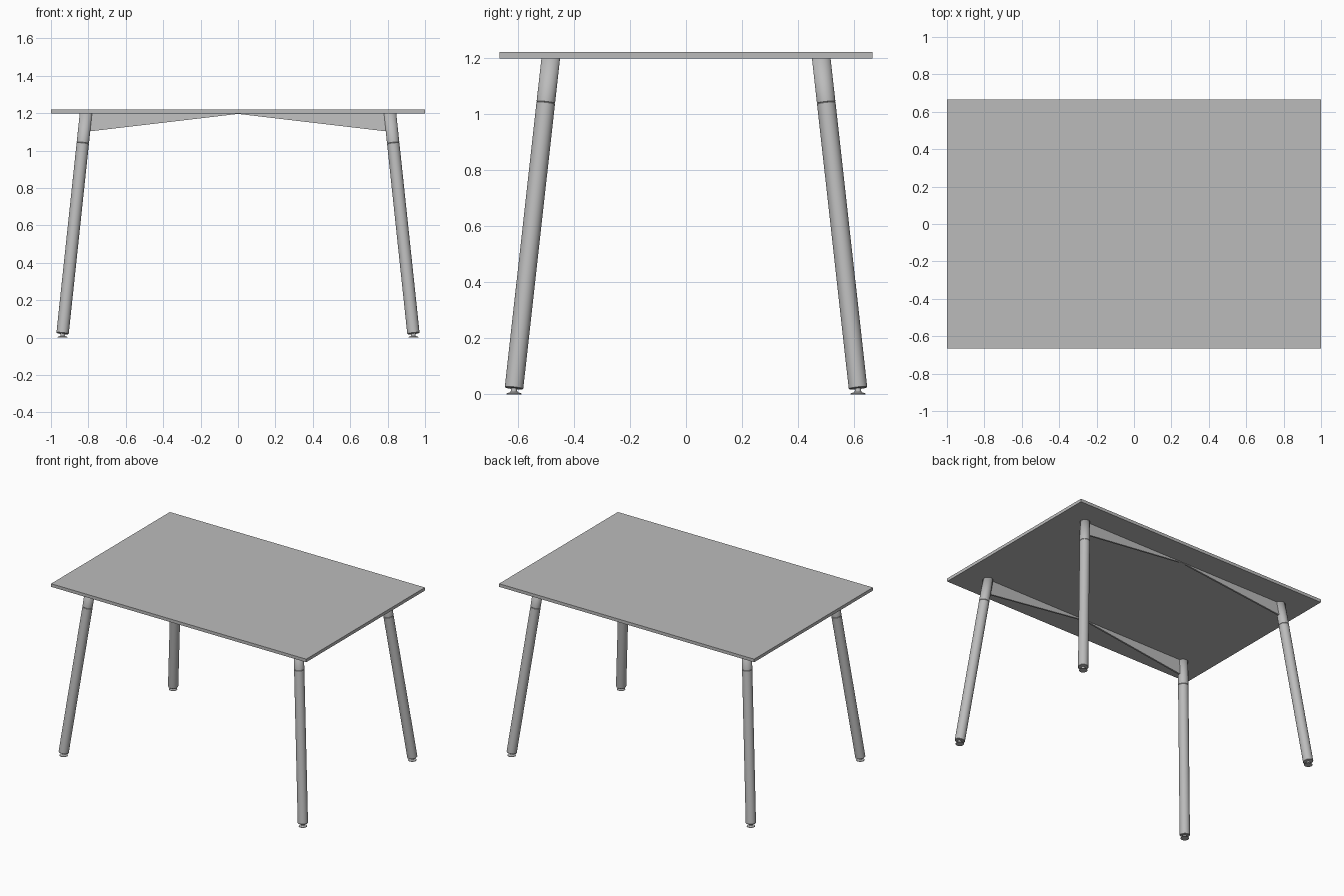
import bpy, bmesh
from mathutils import Vector

cube = bpy.data.objects.get("Cube")
if cube:
    bpy.data.objects.remove(cube, do_unlink=True)

grey = bpy.data.materials.new("light_grey")
grey.use_nodes = True
grey.diffuse_color = (0.5, 0.5, 0.5, 1)
grey.node_tree.nodes["Principled BSDF"].inputs["Base Color"].default_value = (0.5, 0.5, 0.5, 1)

LEG_R = 0.033
SEGMENTS = 32
TOP_Z, THICK = 1.198, 0.022


def add_object(name, bm, smooth=False):
    bmesh.ops.recalc_face_normals(bm, faces=bm.faces)
    mesh = bpy.data.meshes.new(name)
    bm.to_mesh(mesh)
    bm.free()
    mesh.materials.append(grey)
    obj = bpy.data.objects.new(name, mesh)
    bpy.context.collection.objects.link(obj)
    if smooth:
        bpy.ops.object.select_all(action="DESELECT")
        obj.select_set(True)
        bpy.context.view_layer.objects.active = obj
        bpy.ops.object.shade_smooth_by_angle()
    return obj


def lathe(name, origin, axis, profile):
    """Closed turned solid from (radius, distance along axis) pairs."""
    bm = bmesh.new()
    turn = Vector((0, 0, 1)).rotation_difference(axis).to_matrix()
    edge = [bm.verts.new(origin + turn @ Vector((r, 0, d))) for r, d in profile]
    edges = [bm.edges.new(pair) for pair in zip(edge, edge[1:])]
    bmesh.ops.spin(bm, geom=edge + edges, cent=origin, axis=axis,
                   angle=6.283185307, steps=SEGMENTS)
    bmesh.ops.remove_doubles(bm, verts=bm.verts, dist=0.00005)
    return add_object(name, bm, True)


# Table top
bm = bmesh.new()
bmesh.ops.create_cube(bm, size=1)
bmesh.ops.scale(bm, vec=(2, 1.33, THICK), verts=bm.verts)
bmesh.ops.translate(bm, vec=(0, 0, TOP_Z + THICK / 2), verts=bm.verts)
add_object("table_top", bm)

for sy, end in ((-1, "front"), (1, "back")):
    for sx, side in ((-1, "right"), (1, "left")):
        label = f"{end}_{side}"
        foot = Vector((sx * 0.938, sy * 0.613, 0.022))
        head = Vector((sx * 0.813, sy * 0.482, TOP_Z))
        axis = (head - foot).normalized()
        length = (head - foot).length
        joint = length * 0.865

        # Splayed leg with a fine joint groove and chamfered foot end
        leg = lathe(f"{label}_leg", foot, axis, [
            (0, 0), (LEG_R - 0.002, 0), (LEG_R, 0.002),
            (LEG_R, joint - 0.002), (LEG_R - 0.002, joint),
            (LEG_R, joint + 0.002), (LEG_R, length + 0.01), (0, length + 0.01)])
        # Trim the leg head level with the underside of the top
        bm = bmesh.new()
        bm.from_mesh(leg.data)
        cut = bmesh.ops.bisect_plane(
            bm, geom=bm.verts[:] + bm.edges[:] + bm.faces[:],
            plane_co=(0, 0, TOP_Z), plane_no=(0, 0, 1), clear_outer=True)
        bmesh.ops.holes_fill(bm, edges=[e for e in bm.edges if e.is_boundary])
        bm.to_mesh(leg.data)
        bm.free()

        # Levelling foot
        lathe(f"{label}_levelling_foot", Vector((foot.x, foot.y, 0)), Vector((0, 0, 1)),
              [(0, 0), (0.027, 0), (0.026, 0.004), (0.012, 0.009), (0.01, 0.026), (0, 0.026)])

    # Tapered apron, leaning with the legs
    bm = bmesh.new()
    outline = [(-0.8, TOP_Z), (-0.8, 1.102), (-0.01, TOP_Z - 0.003),
               (0.01, TOP_Z - 0.003), (0.8, 1.102), (0.8, TOP_Z)]
    lean = 0.131 / 1.176
    verts = [bm.verts.new((x, sy * (0.482 + (TOP_Z - z) * lean) - 0.006, z)) for x, z in outline]
    face = bm.faces.new(verts)
    solid = bmesh.ops.extrude_face_region(bm, geom=[face])
    bmesh.ops.translate(bm, vec=(0, 0.012, 0),
                        verts=[v for v in solid["geom"] if isinstance(v, bmesh.types.BMVert)])
    add_object(f"{end}_apron", bm)
